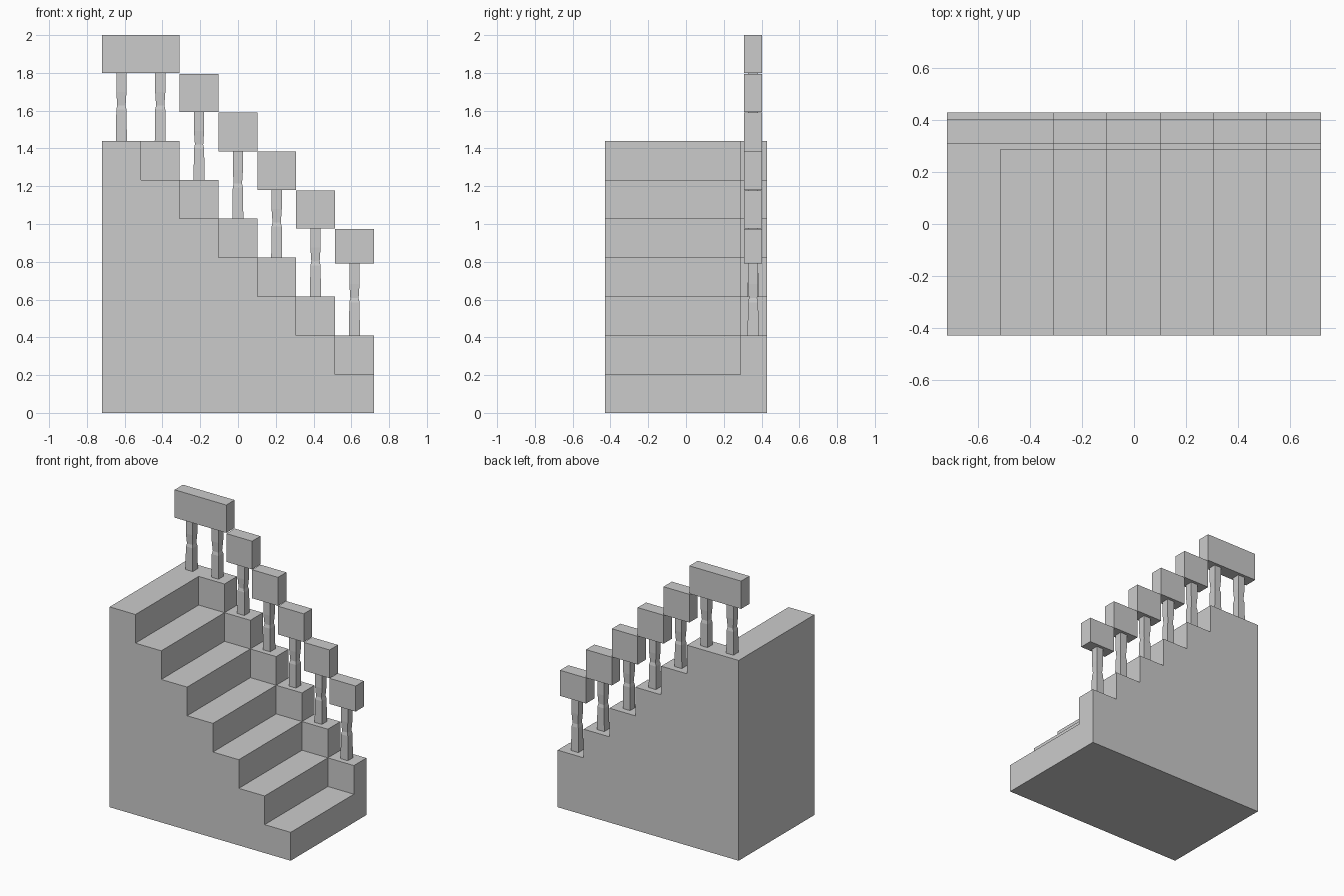
import bpy, bmesh

if "Cube" in bpy.data.objects:
    bpy.data.objects.remove(bpy.data.objects["Cube"])

X0, X1 = -0.72, 0.72
RUN, RISE = 0.2055, 0.206
EDGES = [X0 + RUN * i for i in range(7)] + [X1]


def new_object(name, bm):
    bmesh.ops.recalc_face_normals(bm, faces=bm.faces)
    mesh = bpy.data.meshes.new(name)
    bm.to_mesh(mesh)
    bm.free()
    obj = bpy.data.objects.new(name, mesh)
    bpy.context.collection.objects.link(obj)
    return obj


def extruded_profile(name, points, y0, y1):
    bm = bmesh.new()
    face = bm.faces.new([bm.verts.new((x, y0, z)) for x, z in points])
    ext = bmesh.ops.extrude_face_region(bm, geom=[face])
    verts = [g for g in ext["geom"] if isinstance(g, bmesh.types.BMVert)]
    bmesh.ops.translate(bm, verts=verts, vec=(0, y1 - y0, 0))
    return new_object(name, bm)


def stair_profile(breaks):
    # Descending staircase outline from the high left end to the right end
    pts, z, left = [(X0, 0)], 1.44, X0
    for right in breaks:
        pts += [(left, z), (right, z)]
        left, z = right, z - RISE
    return pts + [(X1, 0)]


def box(name, x0, x1, y0, y1, z0, z1):
    return extruded_profile(name, [(x0, z0), (x1, z0), (x1, z1), (x0, z1)], y0, y1)


def baluster(name, x, y, z0, z1):
    # Square post: (height fraction, half width)
    rings = [(0, .029), (.46, .027), (.52, .022), (.72, .027), (1, .027)]
    bm = bmesh.new()
    prev = None
    for t, h in rings:
        z = z0 + (z1 - z0) * t
        ring = [bm.verts.new((x + h * a, y + h * b, z))
                for a, b in ((-1, -1), (1, -1), (1, 1), (-1, 1))]
        if prev:
            for i in range(4):
                j = (i + 1) % 4
                bm.faces.new((prev[i], prev[j], ring[j], ring[i]))
        else:
            bm.faces.new(ring[::-1])
        prev = ring
    bm.faces.new(prev)
    return new_object(name, bm)


# Solid steps and the raised side curb, one step higher
extruded_profile("steps", stair_profile(EDGES[1:]), -0.43, 0.288)
extruded_profile("side_curb", stair_profile(EDGES[2:]), 0.288, 0.43)

# Stepped handrail blocks
RAIL_Y = (0.308, 0.403)
tops = [2.0, 1.795, 1.59, 1.383, 1.178, 0.974]
bottoms = [1.80, 1.592, 1.385, 1.18, 0.975, 0.79]
for i in range(6):
    left = X0 if i == 0 else EDGES[i + 1]
    box(f"handrail_{i + 1}", left, EDGES[i + 2], *RAIL_Y, bottoms[i], tops[i])

# One baluster per tread, two beneath the top rail block
for i in range(7):
    k = max(i - 1, 0)
    baluster(f"baluster_{i + 1}", (EDGES[i] + EDGES[i + 1]) / 2, 0.355,
             1.44 - RISE * k, bottoms[k])
